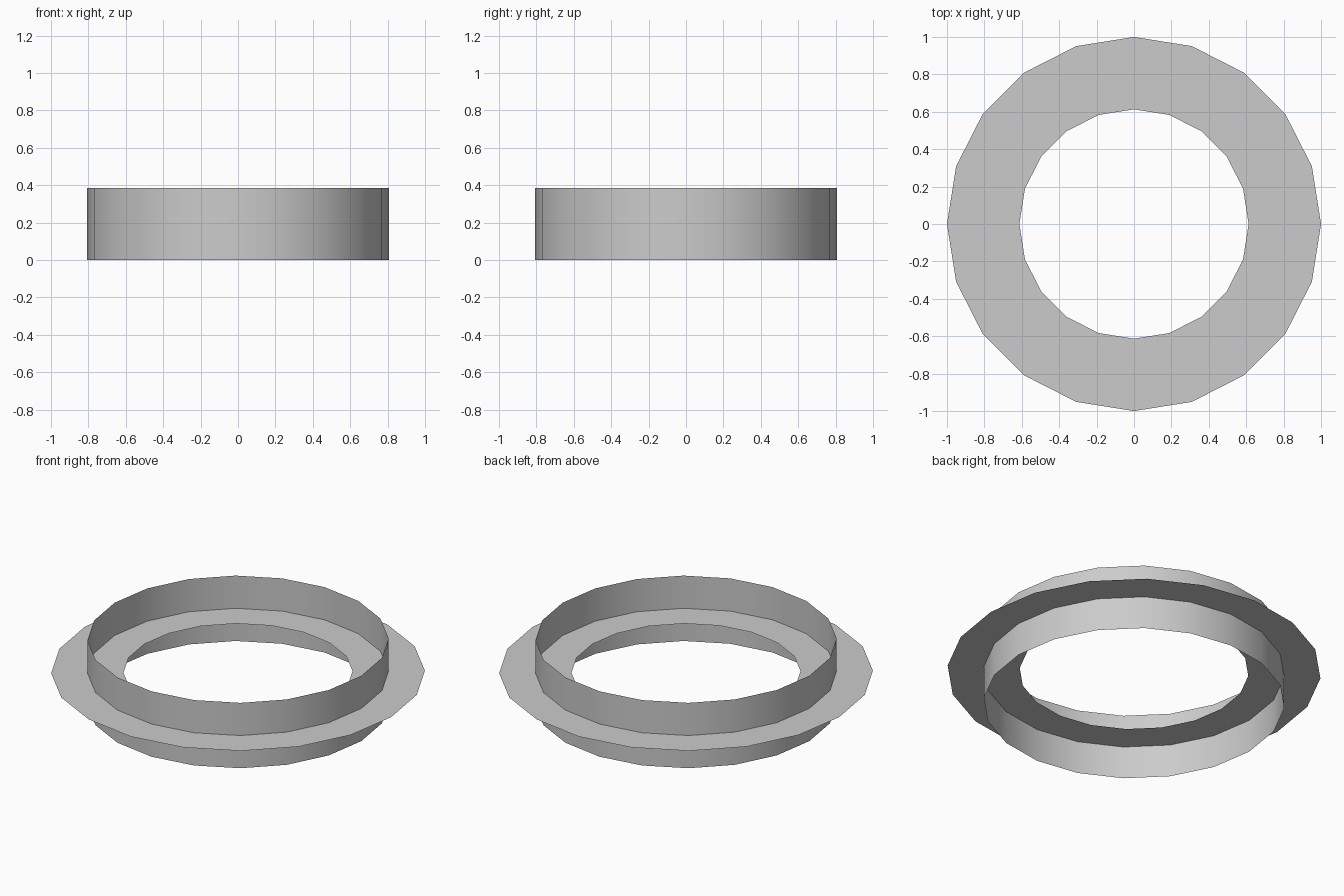
import bpy, math

if "Cube" in bpy.data.objects:
    bpy.data.objects.remove(bpy.data.objects["Cube"])

SIDES = 20
R_MID = 0.806    # radius of the upright band
HALF = 0.193     # half width of both strips


def ring_strip(name, profile):
    """Sweep a two-point (radius, z) profile round the z axis."""
    verts = [(r * math.cos(2 * math.pi * i / SIDES), r * math.sin(2 * math.pi * i / SIDES), z)
             for i in range(SIDES) for r, z in profile]
    n = 2 * SIDES
    faces = [(2 * i, (2 * i + 2) % n, (2 * i + 3) % n, 2 * i + 1) for i in range(SIDES)]
    mesh = bpy.data.meshes.new(name)
    mesh.from_pydata(verts, [], faces)
    mesh.polygons.foreach_set("use_smooth", [True] * len(faces))
    obj = bpy.data.objects.new(name, mesh)
    bpy.context.collection.objects.link(obj)
    return obj


# Upright band, open at top and bottom
ring_strip("upright_band", [(R_MID, 0), (R_MID, 2 * HALF)])

# Paper-thin flat ring crossing the band at mid height, facing up
ring_strip("flat_ring", [(R_MID + HALF + 0.001, HALF), (R_MID - HALF, HALF)])
